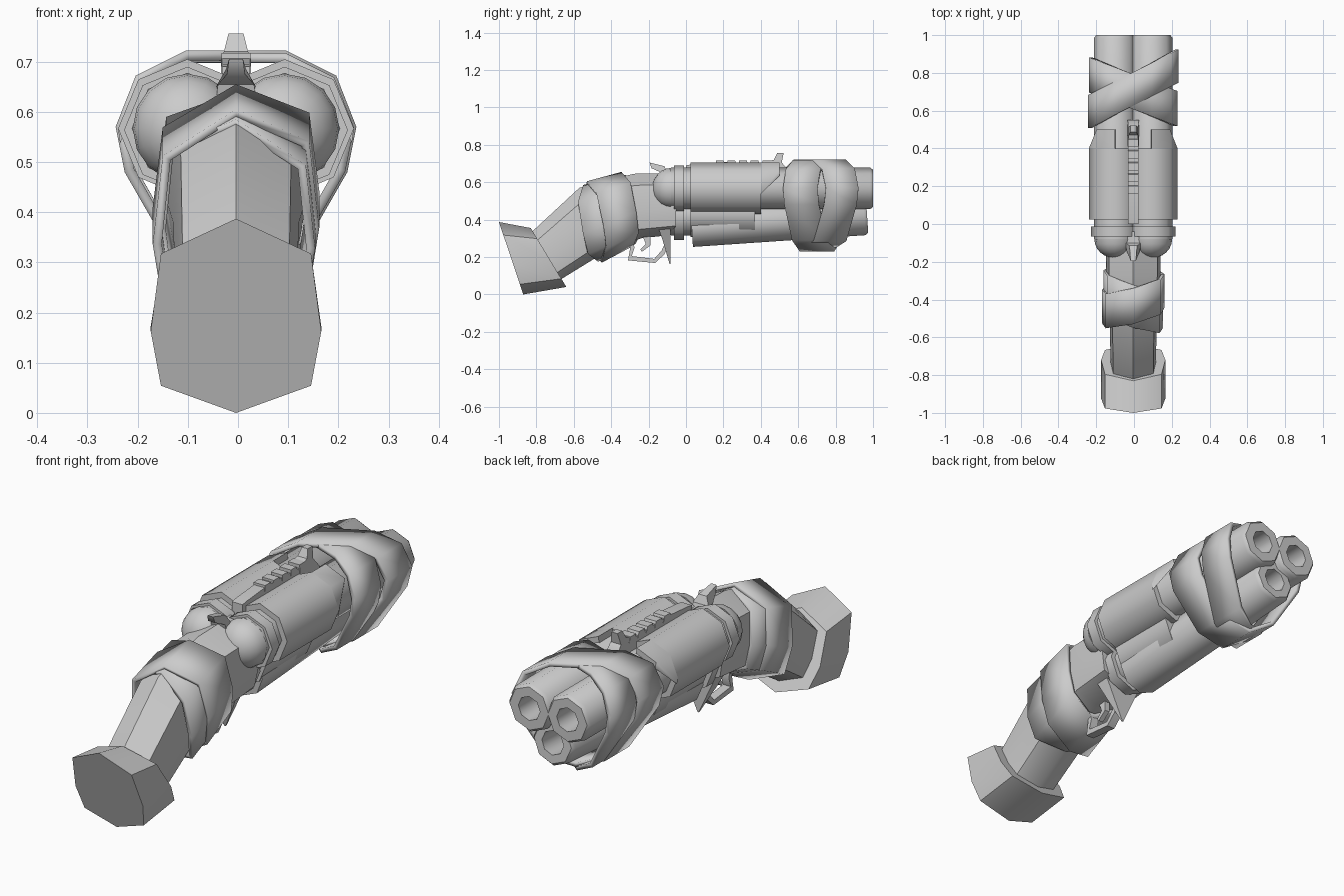
import bpy, bmesh
from math import sin, cos, pi, radians

if "Cube" in bpy.data.objects:
    bpy.data.objects.remove(bpy.data.objects["Cube"])

X0 = -0.004   # centre line
CX, CZ = 0.097, 0.567   # upper barrel axis


def make(name, verts, faces, solid=0.0):
    bm = bmesh.new()
    vs = [bm.verts.new(v) for v in verts]
    for f in faces:
        bm.faces.new([vs[i] for i in f])
    bmesh.ops.recalc_face_normals(bm, faces=bm.faces[:])
    me = bpy.data.meshes.new(name)
    bm.to_mesh(me)
    bm.free()
    ob = bpy.data.objects.new(name, me)
    bpy.context.collection.objects.link(ob)
    if solid:
        m = ob.modifiers.new("thickness", 'SOLIDIFY')
        m.thickness, m.offset = solid, -1
    bpy.ops.object.select_all(action='DESELECT')
    ob.select_set(True)
    bpy.context.view_layer.objects.active = ob
    bpy.ops.object.shade_smooth_by_angle(angle=radians(48))
    return ob


def skin(name, rings, caps=True, solid=0.0):
    n = len(rings[0])
    faces = [(a * n + i, a * n + (i + 1) % n, (a + 1) * n + (i + 1) % n, (a + 1) * n + i)
             for a in range(len(rings) - 1) for i in range(n)]
    if caps:
        faces += [tuple(range(n)), tuple(range(n * (len(rings) - 1), n * len(rings)))]
    return make(name, [v for r in rings for v in r], faces, solid)


def lathe(name, cx, cz, prof, n=8, slope=0.0):
    """Turned part along y; prof is (y, radius), slope raises it along y."""
    return skin(name, [[(X0 + cx + r * sin(2 * pi * i / n), y - slope * r * cos(2 * pi * i / n),
                         cz + slope * y + r * cos(2 * pi * i / n)) for i in range(n)]
                       for y, r in prof])


OVAL = [(0, 1), (.88, .82), (1, .42), (.88, .14), (0, 0), (-.88, .14), (-1, .42), (-.88, .82)]


def loft(name, sections, k=0.0, caps=True, solid=0.0):
    """Sections are (top_y, top_z, bottom_y, bottom_z, half_width); k skews them sideways."""
    rings = []
    for ty, tz, by, bz, w in sections:
        rings.append([(X0 + u * w, by + (ty - by) * v + k * u * w,
                       bz + (tz - bz) * v + .4 * k * u * w) for u, v in OVAL])
    return skin(name, rings, caps, solid)


def plate(name, pts, width):
    """Side profile (y, z) extruded in x; width is a number or one per point."""
    ws = width if isinstance(width, (list, tuple)) else [width] * len(pts)
    return skin(name, [[(X0 + s * w, y, z) for (y, z), w in zip(pts, ws)] for s in (-1, 1)])


# Grip and butt cap
loft("butt_cap", [(-1, .387, -.87, 0, .17), (-.83, .355, -.64, .04, .17)])
loft("grip", [(-.84, .32, -.67, .08, .12), (-.57, .57, -.41, .24, .125),
              (-.28, .645, -.24, .30, .145), (-.04, .65, -.06, .32, .145)])

# Crossed wraps on the grip
loft("grip_wrap_a", [(-.53, .605, -.45, .17, .166), (-.345, .655, -.28, .26, .166)],
     .25, False, .018)
loft("grip_wrap_b", [(-.55, .585, -.47, .175, .158), (-.325, .64, -.27, .27, .158)],
     -.3, False, .018)

# Barrels with bored muzzles
def bore(y0, y1, r):
    return [(y0, r), (y1 - .015, r), (y1, r - .012), (y1, .055), (y1 - .15, .055)]

for side, s in (("left", -1), ("right", 1)):
    lathe("upper_barrel_" + side, s * CX, CZ, bore(-.08, 1, .111))
    arc = [(-.08 - .1 * sin(a * pi / 12), .108 * cos(a * pi / 12) + .001) for a in range(6, -1, -1)]
    lathe("breech_dome_" + side, s * CX, CZ, arc, 16)
    lathe("breech_ring_" + side, s * CX, CZ - .003, [(-.065, .126), (-.012, .126)])

    # Receiver shell with raised front tongue
    lathe("receiver_shell_" + side, s * CX, CZ, [(.025, .138), (.4, .138)])
    R = .138
    pts = [(X0 + s * (CX + R * sin(t)), y, CZ + R * cos(t))
           for t, y in ((0, .4), (0, .5), (pi / 4, .5), (pi / 4, .4), (pi / 2, .4))]
    make("shell_tongue_" + side, pts + [(p[0] - s * .004, p[1], p[2] - .03) for p in pts],
         [(0, 1, 2, 3), (3, 2, 4), (5, 6, 7, 8), (8, 7, 9), (0, 1, 6, 5),
          (1, 2, 7, 6), (2, 4, 9, 7), (4, 3, 8, 9), (3, 0, 5, 8)])

lathe("lower_barrel", 0, .358, bore(.03, .968, .106), 8, .068)
lathe("lower_breech", 0, .42, [(-.08, .105), (.05, .105)])
lathe("lower_breech_ring", 0, .417, [(-.065, .126), (-.012, .126)])
lathe("lower_shell", 0, .44, [(.025, .132), (.37, .132)])

# Crossed wraps around the muzzle
HALF = [(.1, .722), (.2, .672), (.24, .57), (.222, .48), (.11, .285)]


def muzzle_wrap(name, y, width, k, scale, low):
    loop = HALF + [(0, low)] + [(-x, z) for x, z in HALF[::-1]]
    skin(name, [[(X0 + x * scale, y + e * width / 2 + k * x,
                  .5 + (z - .5) * scale) for x, z in loop] for e in (-1, 1)], False, .02)


muzzle_wrap("muzzle_wrap_a", .715, .175, .5, 1.0, .25)
muzzle_wrap("muzzle_wrap_b", .70, .185, -.37, .98, .225)

# Sight rib with teeth, front sight and hammer
plate("sight_rib", [(0, .63), (.0, .69), (.03, .695), (.18, .708), (.45, .7), (.45, .63)], .027)
for i in range(5):
    y = .16 + i * .062
    plate("rib_tooth_%d" % (i + 1), [(y, .69), (y, .717), (y + .04, .717), (y + .05, .69)], .029)
plate("front_sight",
      [(.41, .65), (.41, .705), (.47, .72), (.488, .756), (.522, .756), (.512, .705), (.55, .66), (.55, .63)],
      [.03, .03, .024, .015, .015, .026, .03, .03])
plate("hammer",
      [(-.195, .705), (-.115, .685), (-.1, .65), (-.04, .65), (-.04, .58), (-.12, .58), (-.14, .655), (-.185, .675)],
      [.014, .02, .04, .032, .032, .045, .036, .018])

# Trigger, guard and front spur
plate("trigger_guard",
      [(-.295, .32), (-.275, .25), (-.29, .205), (-.17, .19), (-.13, .235), (-.1, .3),
       (-.09, .27), (-.115, .215), (-.165, .168), (-.31, .182), (-.298, .25), (-.32, .31)], .02)
plate("trigger",
      [(-.235, .32), (-.215, .27), (-.245, .24), (-.235, .228), (-.19, .262), (-.19, .32)], .012)
plate("guard_spur", [(-.15, .36), (-.125, .29), (-.088, .163), (-.082, .163), (-.082, .37)],
      [.1, .07, .003, .003, .1])
